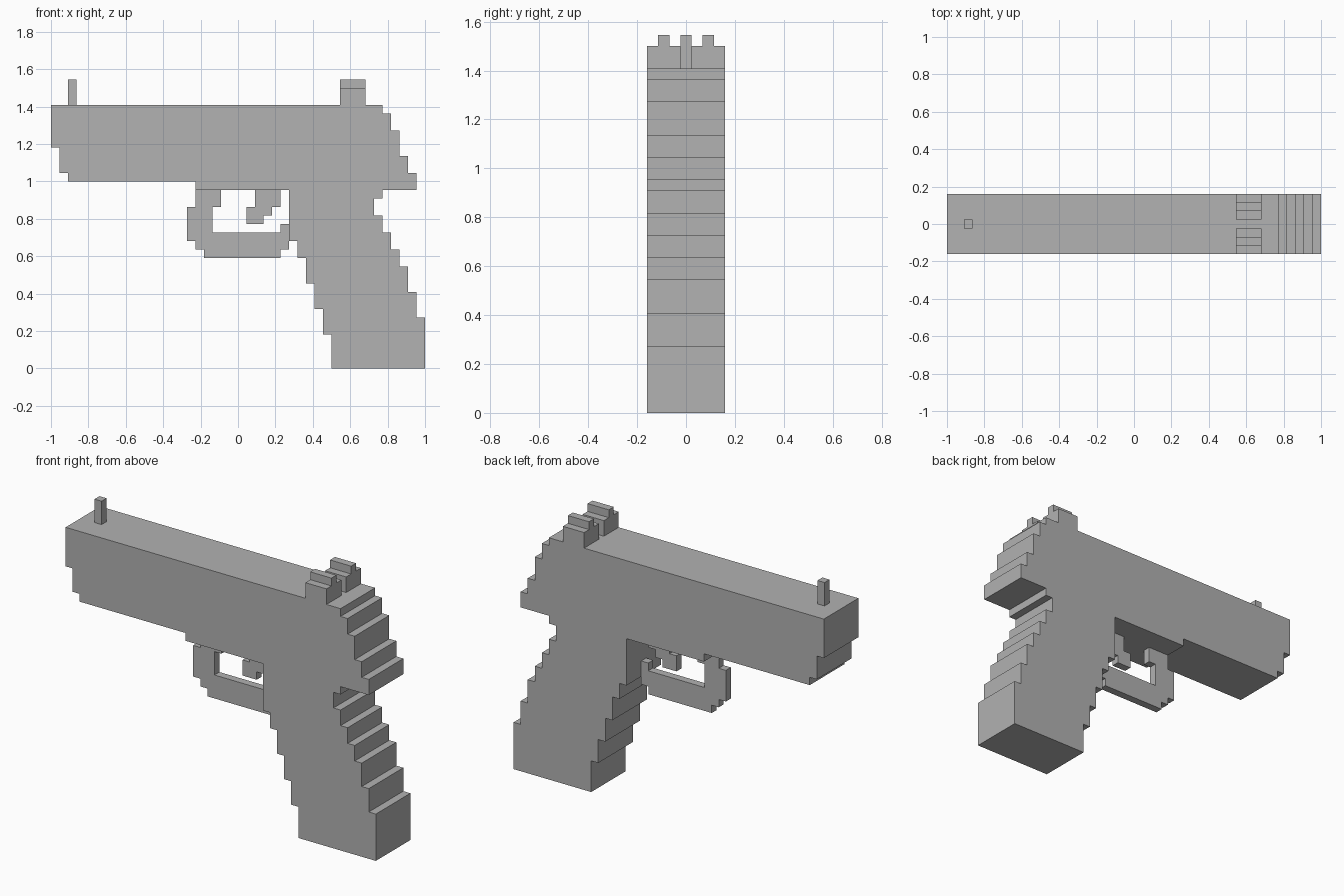
import bpy
import bmesh
from mathutils import Vector

cube = bpy.data.objects.get("Cube")
if cube:
    bpy.data.objects.remove(cube, do_unlink=True)

UNIT = 1 / 22          # edge of one block
HALF_LENGTH = 22       # blocks from the centre to either end
HALF_WIDTH = 3.5       # blocks from the centre to either side

grey = bpy.data.materials.new("plain grey")
grey.use_nodes = True
colour = (0.445, 0.445, 0.445, 1)
grey.diffuse_color = colour
grey.node_tree.nodes["Principled BSDF"].inputs["Base Color"].default_value = colour


def stepped_outline(across, up, turns):
    """Corners of a stepped shape: turns alternate a new height and a new position across."""
    corners = [(across, up)]
    for number, value in enumerate(turns):
        if number % 2 == 0:
            up = value
        else:
            across = value
        corners.append((across, up))
    return corners


def extrude_part(name, corners, start, end, along_x=False):
    """Extrude an outline in blocks, along y by default or along x."""
    def place(across, up, depth):
        x, y = (depth, across) if along_x else (across, depth)
        return Vector((x - HALF_LENGTH, y, up)) * UNIT

    bm = bmesh.new()
    face = bm.faces.new([bm.verts.new(place(a, u, start)) for a, u in corners])
    result = bmesh.ops.extrude_face_region(bm, geom=[face])
    moved = [v for v in result["geom"] if isinstance(v, bmesh.types.BMVert)]
    shift = place(0, 0, end) - place(0, 0, start)
    bmesh.ops.translate(bm, verts=moved, vec=shift)
    bmesh.ops.recalc_face_normals(bm, faces=bm.faces)
    mesh = bpy.data.meshes.new(name)
    bm.to_mesh(mesh)
    bm.free()
    mesh.materials.append(grey)
    part = bpy.data.objects.new(name, mesh)
    bpy.context.collection.objects.link(part)
    return part


# Slide and grip share one stepped silhouette
muzzle_and_underside = [26, 1, 23, 2, 22, 17, 21, 28]
grip_front = [15, 29, 13, 30, 10, 31, 7, 32, 4, 33]
grip_back = [0, 44, 6, 43, 9, 42, 12, 41, 14, 40, 16, 39, 18, 38, 20, 39]
slide_back = [21, 43, 23, 42, 25, 41, 28, 40, 30, 39, 31]
body = muzzle_and_underside + grip_front + grip_back + slide_back
extrude_part("slide_and_grip", stepped_outline(0, 31, body), -HALF_WIDTH, HALF_WIDTH)

# Thin guard loop below the slide
guard_outer_bottom = [13, 27, 14, 28, 17, 27]
guard_inside = [16, 19, 19, 20]
guard_front = [21, 17, 19, 16, 15, 17, 14]
guard = guard_outer_bottom + guard_inside + guard_front
extrude_part("trigger_guard", stepped_outline(18, 14, guard), -0.5, 0.5)

# Curved trigger
trigger = [19, 23, 17, 25, 18, 26, 19, 27, 21]
extrude_part("trigger", stepped_outline(24, 21, trigger), -0.5, 0.5)

# Front sight post
extrude_part("front_sight", stepped_outline(2, 34, [31, 3, 34]), -0.5, 0.5)

# Rear sight: a ridged block mirrored across the centre notch
ridged_block = stepped_outline(0.5, 33, [31, HALF_WIDTH, 33, 2.5, 34, 1.5, 33])
rear_sight = extrude_part("rear_sight", ridged_block, 34, 37, along_x=True)
mirror = rear_sight.modifiers.new("mirror", "MIRROR")
mirror.use_axis = (False, True, False)
